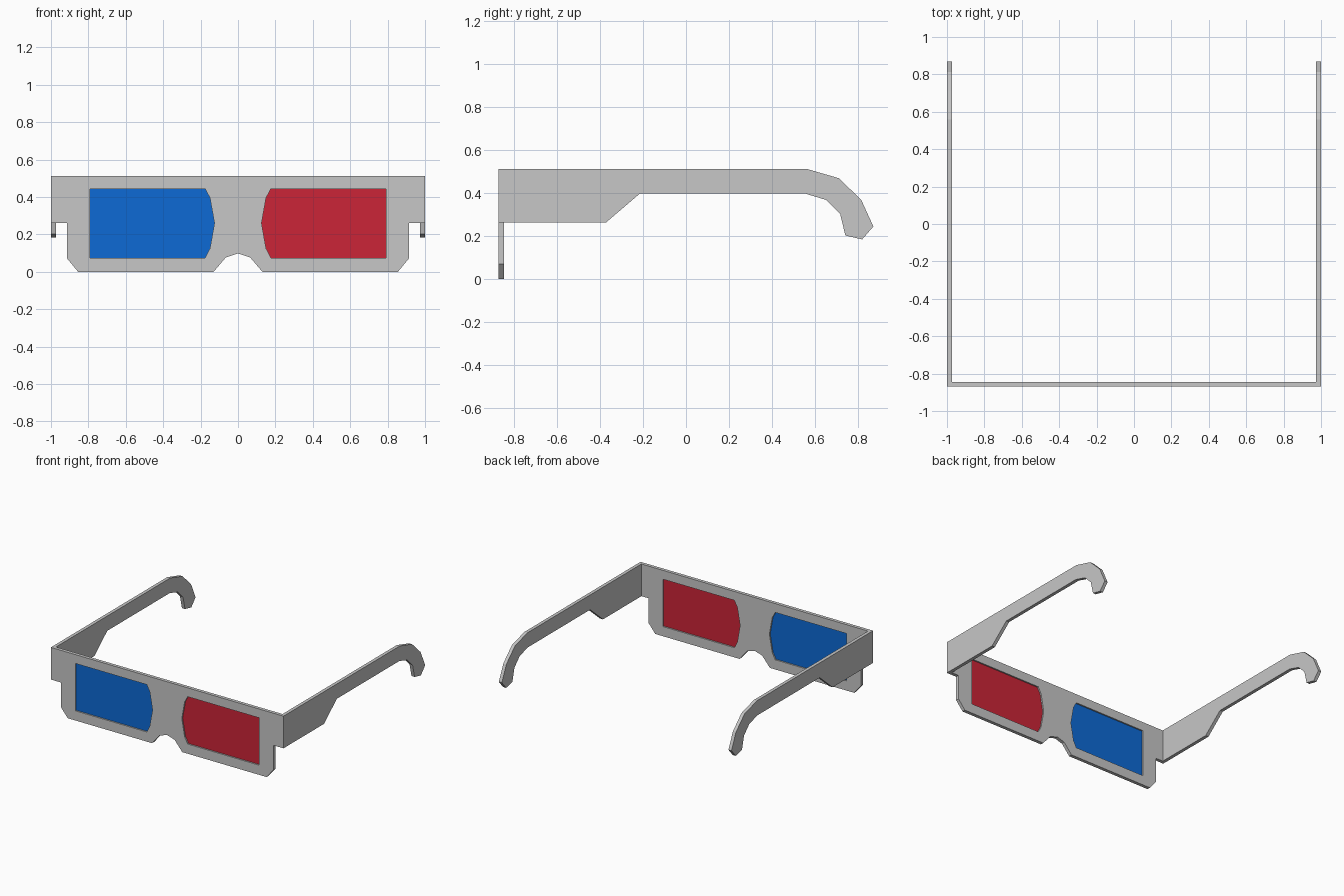
import bpy, bmesh
from mathutils import Vector

if "Cube" in bpy.data.objects:
    bpy.data.objects.remove(bpy.data.objects["Cube"])


def material(name, rgb):
    m = bpy.data.materials.new(name)
    m.diffuse_color = (*rgb, 1.0)
    m.use_nodes = True
    m.node_tree.nodes["Principled BSDF"].inputs["Base Color"].default_value = m.diffuse_color
    return m


card = material("grey card", (0.57, 0.57, 0.57))
blue = material("blue film", (0.004, 0.144, 0.665))
red = material("red film", (0.597, 0.018, 0.038))


def plate(name, loops, to_3d, thickness, mat):
    """Fill 2D loops (outline first, then holes) and extrude by a vector."""
    bm = bmesh.new()
    for loop in loops:
        vs = [bm.verts.new(to_3d(a, b)) for a, b in loop]
        for i, v in enumerate(vs):
            bm.edges.new((v, vs[(i + 1) % len(vs)]))
    bmesh.ops.triangle_fill(bm, edges=bm.edges[:], use_beauty=True)
    ext = bmesh.ops.extrude_face_region(bm, geom=bm.faces[:], use_keep_orig=True)
    moved = [g for g in ext["geom"] if isinstance(g, bmesh.types.BMVert)]
    bmesh.ops.translate(bm, verts=moved, vec=Vector(thickness))
    bmesh.ops.recalc_face_normals(bm, faces=bm.faces[:])
    me = bpy.data.meshes.new(name)
    bm.to_mesh(me)
    bm.free()
    me.materials.append(mat)
    ob = bpy.data.objects.new(name, me)
    bpy.context.collection.objects.link(ob)
    return ob


def mirrored(points):
    return [(-x, z) for x, z in points]


T = 0.026            # card thickness
FRONT = -0.87        # y of the front face

# Front frame: half outline from the nose bridge round to the top corner
half = [(0.065, 0.077), (0.13, 0.0), (0.855, 0.0), (0.913, 0.07),
        (0.913, 0.262), (1.0, 0.262), (1.0, 0.512)]
outline = [(0.0, 0.098)] + half + mirrored(half)[::-1]
lens = [(0.79, 0.075), (0.79, 0.443), (0.176, 0.443), (0.15, 0.395),
        (0.126, 0.26), (0.15, 0.125), (0.176, 0.075)]
plate("front_frame", [outline, lens, mirrored(lens)],
      lambda x, z: (x, FRONT, z), (0, T, 0), card)

# Coloured films set in the middle of the card
film = 0.004
for name, shape, mat in (("red_lens", lens, red),
                         ("blue_lens", mirrored(lens), blue)):
    plate(name, [shape], lambda x, z: (x, FRONT + (T - film) / 2, z),
          (0, film, 0), mat)

# Temple arms with hooked ends
arm = [(FRONT + T, 0.262), (-0.372, 0.262), (-0.214, 0.397), (0.553, 0.397),
       (0.651, 0.367), (0.716, 0.302), (0.74, 0.202), (0.818, 0.184),
       (0.87, 0.244), (0.814, 0.367), (0.71, 0.468), (0.558, 0.512),
       (FRONT + T, 0.512)]
for name, side in (("right_arm", 1), ("left_arm", -1)):
    plate(name, [arm], lambda y, z: (side, y, z), (-side * T, 0, 0), card)
